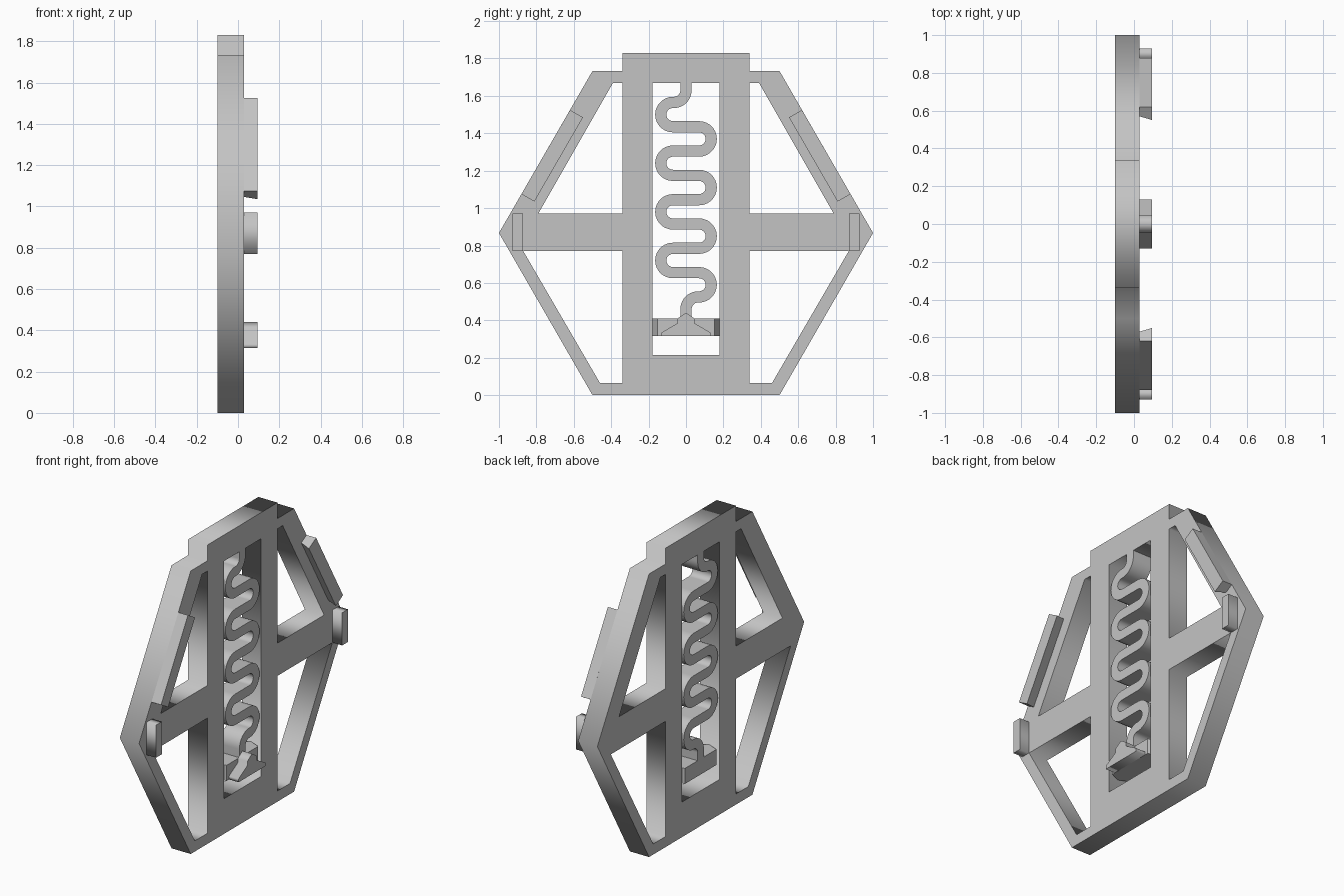
import bpy
import bmesh
from math import sin, cos, pi, radians
from mathutils import Matrix, Vector

cube = bpy.data.objects.get("Cube")
if cube:
    bpy.data.objects.remove(cube, do_unlink=True)

BACK, FACE, RAISED = -0.10, 0.03, 0.095

grey = bpy.data.materials.new("plain grey")
grey.use_nodes = True
grey.diffuse_color = (0.55, 0.55, 0.55, 1)
grey.node_tree.nodes["Principled BSDF"].inputs["Base Color"].default_value = grey.diffuse_color


def add_object(name, mesh):
    obj = bpy.data.objects.new(name, mesh)
    bpy.context.collection.objects.link(obj)
    mesh.materials.clear()
    mesh.materials.append(grey)
    return obj


def plate(name, outlines, x0, x1):
    """Extrude filled (y, z) outlines, inner ones being holes, from x0 to x1."""
    curve = bpy.data.curves.new(name, "CURVE")
    curve.dimensions, curve.fill_mode = "2D", "BOTH"
    curve.extrude = (x1 - x0) / 2
    for points in outlines:
        spline = curve.splines.new("POLY")
        spline.points.add(len(points) - 1)
        for p, (y, z) in zip(spline.points, points):
            p.co = (y, z, 0, 1)
        spline.use_cyclic_u = True
    temp = bpy.data.objects.new(name + " curve", curve)
    bpy.context.collection.objects.link(temp)
    bpy.context.view_layer.update()
    mesh = bpy.data.meshes.new_from_object(
        temp.evaluated_get(bpy.context.evaluated_depsgraph_get()))
    bpy.data.objects.remove(temp, do_unlink=True)
    mesh.transform(Matrix(((0, 0, 1, (x0 + x1) / 2), (1, 0, 0, 0),
                           (0, 1, 0, 0), (0, 0, 0, 1))))
    bm = bmesh.new()
    bm.from_mesh(mesh)
    bmesh.ops.remove_doubles(bm, verts=bm.verts, dist=1e-5)
    bmesh.ops.recalc_face_normals(bm, faces=bm.faces)
    bm.to_mesh(mesh)
    bm.free()
    return add_object(name, mesh)


def loft(name, loop_a, loop_b):
    """Solid between two matching loops of 3D points."""
    bm = bmesh.new()
    a = [bm.verts.new(p) for p in loop_a]
    b = [bm.verts.new(p) for p in loop_b]
    bm.faces.new(a)
    bm.faces.new(b)
    for i in range(len(a)):
        j = (i + 1) % len(a)
        bm.faces.new((a[i], a[j], b[j], b[i]))
    bmesh.ops.recalc_face_normals(bm, faces=bm.faces)
    mesh = bpy.data.meshes.new(name)
    bm.to_mesh(mesh)
    bm.free()
    return add_object(name, mesh)


def mirrored(half):
    """Complete a half outline across y = 0."""
    return half + [(-y, z) for y, z in reversed(half) if y > 0]


# Hexagonal frame with a tall centre plate, central slot and four windows
HEX_Z, HEX_TOP = 0.867, 1.733
outer = mirrored([(0.5, 0), (1, HEX_Z), (0.5, HEX_TOP), (0.34, HEX_TOP), (0.34, 1.83)])
slot = mirrored([(0.18, 0.215), (0.18, 1.67)])
upper = [(0.34, 0.97), (0.79, 0.97), (0.39, 1.67), (0.34, 1.67)]
lower = [(0.34, 0.065), (0.46, 0.065), (0.87, 0.77), (0.34, 0.77)]
windows = [[(s * y, z) for y, z in w] for w in (upper, lower) for s in (1, -1)]
plate("frame", [outer, slot] + windows, BACK, FACE)

# Serpentine spring: centre line of half-turns, offset into a ribbon
R, HALF, STEPS = 0.065, 0.03, 14
TURN_Y, TOP_RUN = 0.07, 1.565
path = [(Vector((0, 1.68)), Vector((0, -1)))]


def arc(cy, cz, start, sweep):
    turn = 1 if sweep > 0 else -1
    for i in range(STEPS + 1):
        t = start + sweep * i / STEPS
        path.append((Vector((cy + R * cos(t), cz + R * sin(t))),
                     Vector((-sin(t), cos(t))) * turn))


arc(-R, TOP_RUN + R, 0, -pi / 2)
for k in range(8):
    side = -1 if k % 2 == 0 else 1
    arc(side * TURN_Y, TOP_RUN - R - 2 * R * k, pi / 2, -side * pi)
arc(R, TOP_RUN - 17 * R, pi / 2, pi / 2)
path.append((Vector((0, 0.40)), Vector((0, -1))))
left = [p + Vector((-d.y, d.x)) * HALF for p, d in path]
right = [p - Vector((-d.y, d.x)) * HALF for p, d in path]
spring = plate("spring", [left + right[::-1]], BACK, FACE)
bpy.ops.object.select_all(action="DESELECT")
spring.select_set(True)
bpy.context.view_layer.objects.active = spring
bpy.ops.object.shade_smooth_by_angle(angle=radians(35))

# Slider below the spring, with wedge-shaped ends that run in the slot
mid = (BACK + FACE) / 2
section = [(FACE, 0.152), (mid, 0.18), (BACK, 0.152),
           (BACK, -0.152), (mid, -0.18), (FACE, -0.152)]
loft("slider", [(x, y, 0.315) for x, y in section],
     [(x, y, 0.41) for x, y in section])

# Raised arrow grip on the slider
grip = mirrored([(0.13, 0.315), (0.13, 0.335), (0.045, 0.385), (0.045, 0.41), (0, 0.44)])
plate("slider_grip", [grip], FACE, RAISED)

# Side tabs and overhanging lips along the upper slanted edges
for s, side in ((1, "left"), (-1, "right")):
    tab = [(s * 0.872, 0.77), (s * 0.928, 0.77), (s * 0.928, 0.97), (s * 0.872, 0.97)]
    plate(side + "_tab", [tab], FACE, RAISED)
    top, bottom = Vector((0.62, 1.525)), Vector((0.88, 1.075))
    inward = Vector((-0.866, -0.5))
    loops = []
    for x, width in ((FACE, 0.058), (RAISED, 0.08)):
        corners = (top, bottom, bottom + inward * width, top + inward * width)
        loops.append([(x, s * c.x, c.y) for c in corners])
    loft(side + "_lip", *loops)
